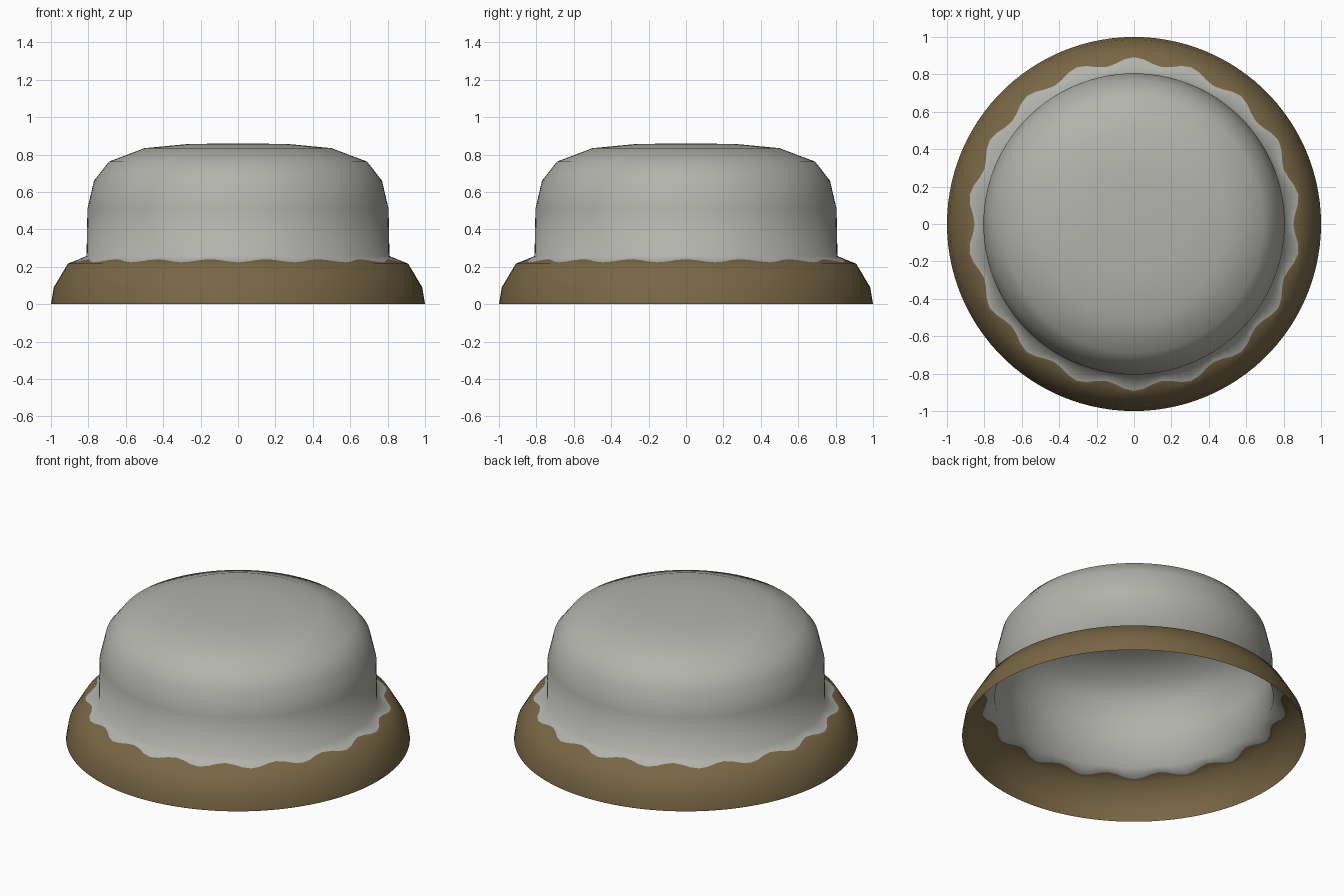
import bpy
import bmesh
import math

cube = bpy.data.objects.get("Cube")
if cube:
    bpy.data.objects.remove(cube, do_unlink=True)

SEGMENTS = 108
WAVES = 18


def make_material(name, colour):
    mat = bpy.data.materials.new(name)
    mat.use_nodes = True
    mat.diffuse_color = colour
    mat.node_tree.nodes["Principled BSDF"].inputs["Base Color"].default_value = colour
    return mat


# Profile as (radius, height): flared base, then ledge, wall and rounded top
base_profile = [(1.0, 0.0), (0.985, 0.09), (0.91, 0.216)]
dome_profile = [(0.81, 0.257), (0.805, 0.51), (0.77, 0.66),
                (0.69, 0.762), (0.5, 0.834), (0.27, 0.856)]
TOP = 0.86


def ledge_point(angle):
    """Scalloped colour border lying on the sloping ledge."""
    (r0, z0), (r1, z1) = base_profile[-1], dome_profile[0]
    r = 0.872 + 0.02 * math.cos(WAVES * (angle - math.pi / 2))
    return r, z0 + (z1 - z0) * (r0 - r) / (r0 - r1)


def add_ring(bm, point_at):
    ring = []
    for i in range(SEGMENTS):
        a = math.tau * i / SEGMENTS
        r, z = point_at(a)
        ring.append(bm.verts.new((r * math.cos(a), r * math.sin(a), z)))
    return ring


# Open-bottomed shell, one continuous smooth skin
bm = bmesh.new()
rings = [add_ring(bm, lambda a, p=p: p) for p in base_profile]
rings.append(add_ring(bm, ledge_point))
rings += [add_ring(bm, lambda a, p=p: p) for p in dome_profile]

for level, (low, high) in enumerate(zip(rings, rings[1:])):
    for i in range(SEGMENTS):
        j = (i + 1) % SEGMENTS
        face = bm.faces.new((low[i], low[j], high[j], high[i]))
        # Brown below the scalloped border, grey above it
        face.material_index = 0 if level < len(base_profile) else 1

# Shallow crown closing the top
peak = bm.verts.new((0, 0, TOP))
for i in range(SEGMENTS):
    face = bm.faces.new((rings[-1][i], rings[-1][(i + 1) % SEGMENTS], peak))
    face.material_index = 1

for face in bm.faces:
    face.smooth = True

mesh = bpy.data.meshes.new("domed_shell")
bm.to_mesh(mesh)
bm.free()
mesh.materials.append(make_material("earth_brown", (0.19, 0.135, 0.06, 1)))
mesh.materials.append(make_material("stone_grey", (0.45, 0.45, 0.42, 1)))
shell = bpy.data.objects.new("domed_shell", mesh)
bpy.context.scene.collection.objects.link(shell)
